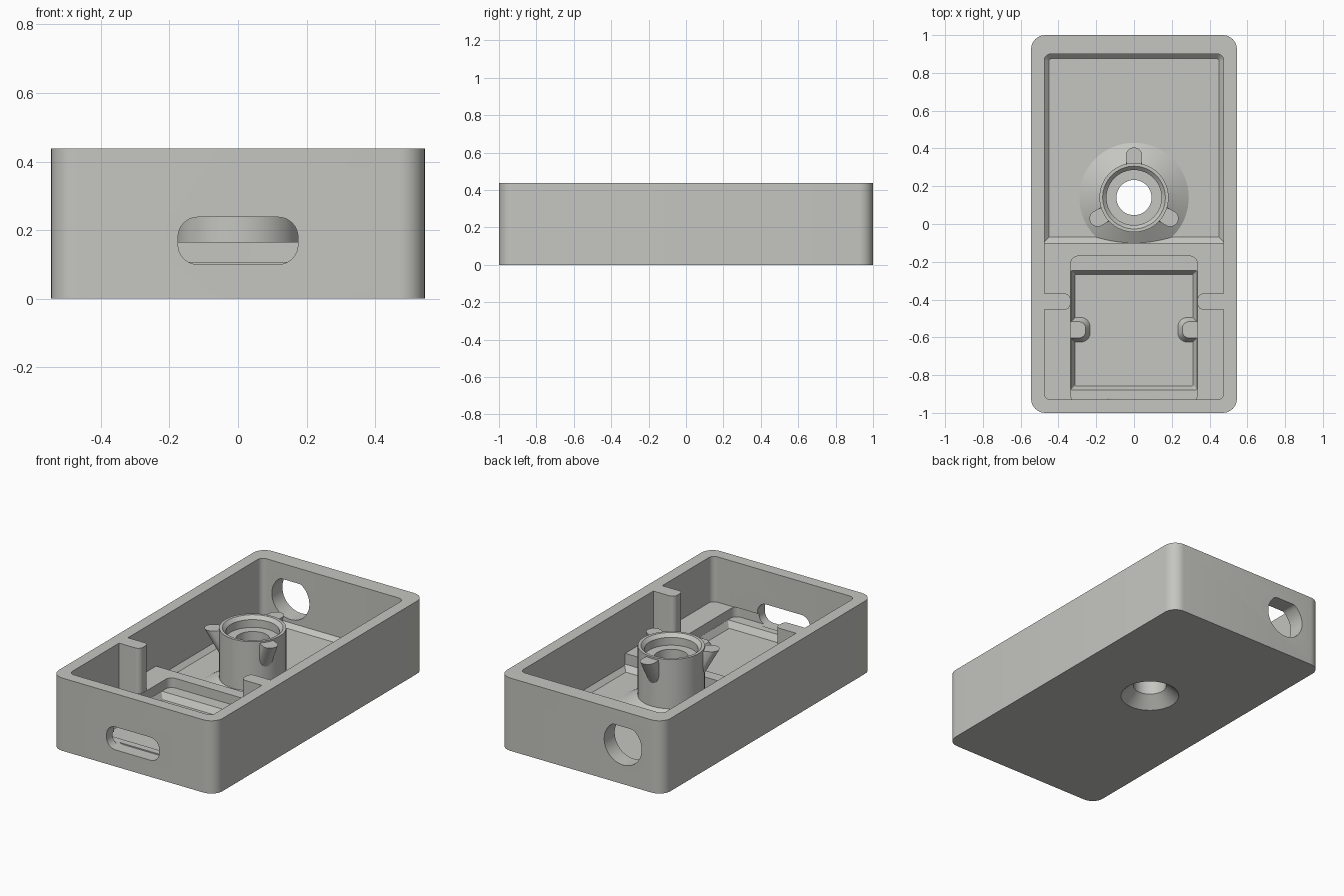
import bpy, bmesh, math
from mathutils import Matrix

if "Cube" in bpy.data.objects:
    bpy.data.objects.remove(bpy.data.objects["Cube"])

grey = bpy.data.materials.new("light_grey")
grey.diffuse_color = (0.56, 0.56, 0.53, 1)
grey.use_nodes = True
grey.node_tree.nodes["Principled BSDF"].inputs["Base Color"].default_value = grey.diffuse_color


def rounded(x0, x1, y0, y1, r, n=8):
    """Counter-clockwise rounded rectangle outline."""
    pts = []
    corners = [(x1 - r, y1 - r), (x0 + r, y1 - r), (x0 + r, y0 + r), (x1 - r, y0 + r)]
    for k, (cx, cy) in enumerate(corners):
        for i in range(n + 1):
            a = (k + i / n) * math.pi / 2
            pts.append((cx + r * math.cos(a), cy + r * math.sin(a)))
    return pts


def circle(r, cx=0.0, cy=0.0, n=64):
    return [(cx + r * math.cos(2 * math.pi * i / n), cy + r * math.sin(2 * math.pi * i / n))
            for i in range(n)]


def loft(name, sections, matrix=None):
    """Closed solid through (outline, height) sections of equal point count."""
    bm = bmesh.new()
    rings = [[bm.verts.new((x, y, z)) for x, y in pts] for pts, z in sections]
    for a, b in zip(rings, rings[1:]):
        for i in range(len(a)):
            j = (i + 1) % len(a)
            bm.faces.new((a[i], a[j], b[j], b[i]))
    bm.faces.new(rings[0][::-1])
    bm.faces.new(rings[-1])
    if matrix:
        bm.transform(matrix)
    bmesh.ops.recalc_face_normals(bm, faces=bm.faces)
    me = bpy.data.meshes.new(name)
    bm.to_mesh(me)
    bm.free()
    me.materials.append(grey)
    ob = bpy.data.objects.new(name, me)
    bpy.context.collection.objects.link(ob)
    return ob


def combine(target, other, op):
    """Apply a boolean and remove the helper."""
    mod = target.modifiers.new(op, 'BOOLEAN')
    mod.operation, mod.object, mod.solver = op, other, 'EXACT'
    bpy.context.view_layer.objects.active = target
    bpy.ops.object.modifier_apply(modifier=mod.name)
    bpy.data.objects.remove(other)


def add(ob):
    combine(case, ob, 'UNION')


def cut(ob):
    combine(case, ob, 'DIFFERENCE')


FLOOR, SEAT, SHELF, TOP = 0.07, 0.107, 0.165, 0.438
BOSS_Y = 0.14
ALONG_Y = Matrix.Rotation(math.pi / 2, 4, 'X')   # outline (x, z), height -y
ALONG_X = Matrix(((0, 0, 1, 0), (1, 0, 0, 0), (0, 1, 0, 0), (0, 0, 0, 1)))  # outline (y, z)

# Outer shell and main cavity with a chamfer around the floor
outer = rounded(-0.545, 0.545, -1, 1, 0.075)
case = loft("case", [(outer, 0), (outer, TOP)])
wall = rounded(-0.475, 0.475, -0.93, 0.9, 0.035)
cut(loft("cavity", [(rounded(-0.45, 0.45, -0.905, 0.875, 0.012), FLOOR),
                    (wall, FLOOR + 0.025), (wall, 0.6)]))

# Raised front shelf
add(loft("shelf", [([(-0.97, 0.03), (-0.07, 0.03), (-0.07, FLOOR),
                     (-0.1, FLOOR + 0.03), (-0.1, SHELF), (-0.97, SHELF)], x)
                   for x in (-0.51, 0.51)], ALONG_X))

# Board channel, then the deeper pocket in it
channel = rounded(-0.335, 0.335, -0.945, -0.17, 0.04)
cut(loft("channel", [(channel, SEAT), (channel, SHELF + 0.002)]))
cut(loft("pocket", [(rounded(-0.312, 0.312, -0.857, -0.268, 0.006), FLOOR),
                    (rounded(-0.334, 0.334, -0.879, -0.246, 0.006), SEAT),
                    (rounded(-0.334, 0.334, -0.879, -0.246, 0.006), SEAT + 0.01)]))

# Board rests and full-height posts on both sides
for s in (-1, 1):
    xs = sorted((s * 0.232, s * 0.36))
    xt = sorted((s * 0.256, s * 0.36))
    add(loft("board_rest", [(rounded(*xs, -0.625, -0.495, 0.05), FLOOR - 0.02),
                            (rounded(*xs, -0.625, -0.495, 0.05), FLOOR),
                            (rounded(*xt, -0.603, -0.517, 0.035), SEAT)]))
    post = rounded(*sorted((s * 0.337, s * 0.51)), -0.453, -0.368, 0.03)
    add(loft("post", [(post, 0.1), (post, TOP)]))

# Screw boss with a flared foot
boss_rings = [(0.29, 0.03), (0.29, FLOOR), (0.183, 0.135), (0.183, 0.432)]
add(loft("boss", [(circle(r, 0, BOSS_Y), z) for r, z in boss_rings]))

# Three tapered fins around the boss
for k in range(3):
    turn = Matrix.Translation((0, BOSS_Y, 0)) @ Matrix.Rotation(math.radians(90 + 120 * k), 4, 'Z')
    add(loft("fin", [(rounded(0.07, 0.18, -0.043, 0.043, 0.042), 0.27),
                     (rounded(0.155, 0.265, -0.043, 0.043, 0.042), 0.422)], turn))

# Countersunk screw hole and stepped bore
bore = [(0.164, -0.02), (0.164, 0), (0.093, 0.065), (0.093, 0.365),
        (0.146, 0.365), (0.146, 0.412), (0.166, 0.432), (0.166, 0.5)]
cut(loft("bore", [(circle(r, 0, BOSS_Y), z) for r, z in bore]))

# Front connector slot
slot = rounded(-0.175, 0.175, 0.1, 0.238, 0.058)
cut(loft("front_slot", [(slot, 0.92), (slot, 1.1)], ALONG_Y))

# Rear cable hole with a flattened top
hole = [(x, min(z, 0.345)) for x, z in circle(0.125, -0.28, 0.24, 48)]
cut(loft("rear_hole", [(hole, -1.1), (hole, -0.88)], ALONG_Y))

# Smooth rounded surfaces, keep the edges crisp
bpy.ops.object.select_all(action='DESELECT')
case.select_set(True)
bpy.context.view_layer.objects.active = case
bpy.ops.object.shade_smooth_by_angle(angle=math.radians(25))
